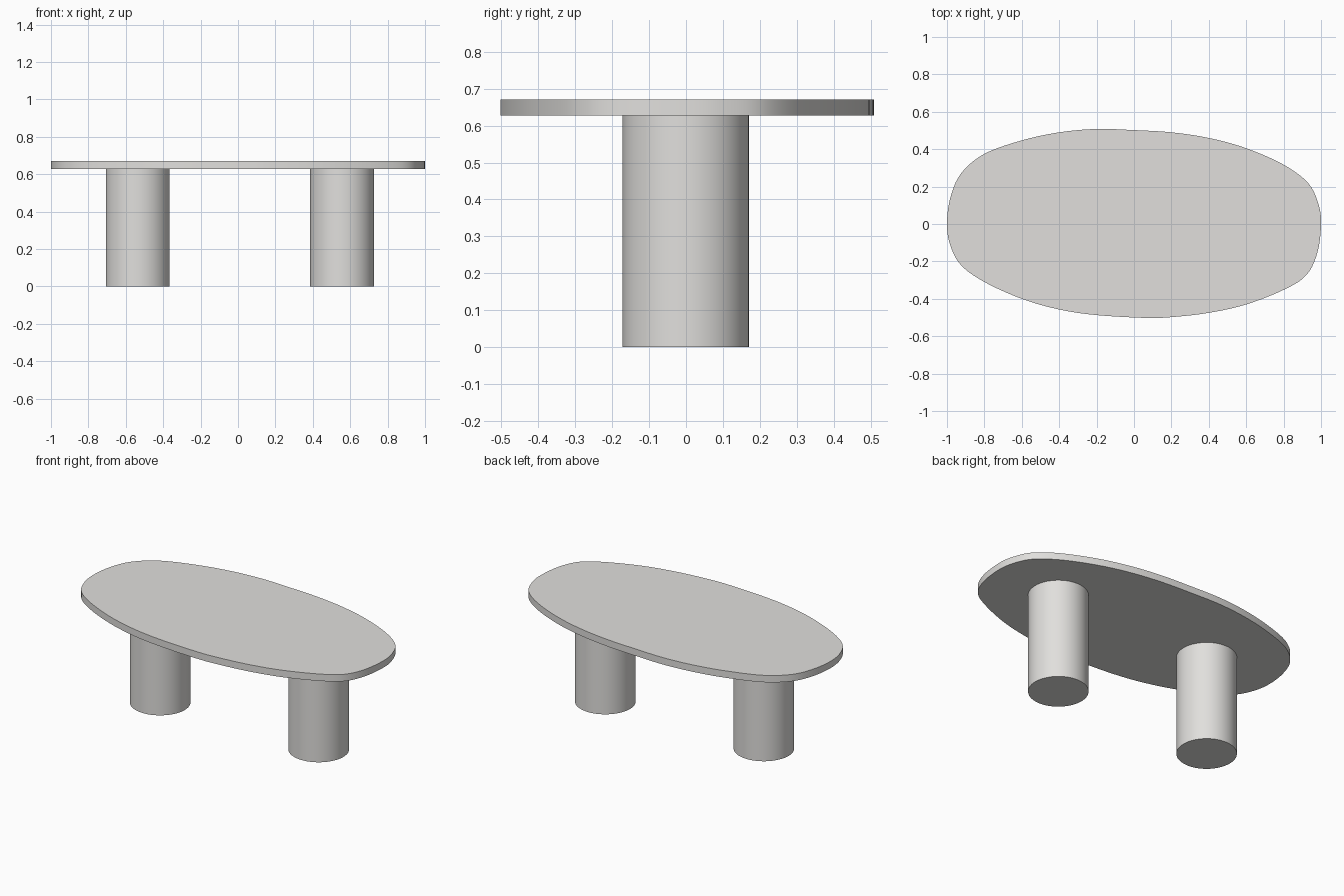
import bpy, bmesh, math
from mathutils import Vector

if "Cube" in bpy.data.objects:
    bpy.data.objects.remove(bpy.data.objects["Cube"])

LEG_TOP, TOP = 0.627, 0.67

stone = bpy.data.materials.new("warm_light_grey")
stone.diffuse_color = (0.75, 0.74, 0.72, 1)
stone.use_nodes = True
stone.node_tree.nodes["Principled BSDF"].inputs["Base Color"].default_value = stone.diffuse_color


def prism(name, outline, z0, z1):
    """Extrude a closed outline between two heights, with sharp rims."""
    mesh = bpy.data.meshes.new(name)
    bm = bmesh.new()
    base = bm.faces.new([bm.verts.new((x, y, z0)) for x, y in outline])
    ext = bmesh.ops.extrude_face_region(bm, geom=[base], use_keep_orig=True)
    verts = [v for v in ext["geom"] if isinstance(v, bmesh.types.BMVert)]
    bmesh.ops.translate(bm, verts=verts, vec=(0, 0, z1 - z0))
    bmesh.ops.recalc_face_normals(bm, faces=bm.faces[:])
    bm.to_mesh(mesh)
    bm.free()
    mesh.materials.append(stone)
    obj = bpy.data.objects.new(name, mesh)
    bpy.context.collection.objects.link(obj)
    bpy.ops.object.select_all(action='DESELECT')
    obj.select_set(True)
    bpy.context.view_layer.objects.active = obj
    bpy.ops.object.shade_smooth_by_angle(angle=math.radians(30))
    return obj


def closed_spline(pts, steps):
    """Smooth closed curve through all the points."""
    p = [Vector(q) for q in pts]
    n, out = len(p), []
    for i in range(n):
        a, b, c, d = p[i - 1], p[i], p[(i + 1) % n], p[(i + 2) % n]
        for k in range(steps):
            t = k / steps
            out.append(0.5 * (2 * b + (c - a) * t + (2 * a - 5 * b + 4 * c - d) * t * t
                              + (3 * b - a - 3 * c + d) * t ** 3))
    return out


# Pebble-shaped table top
pebble = [(1, 0), (0.985, 0.11), (0.93, 0.22), (0.8, 0.317), (0.6, 0.405),
          (0.4, 0.46), (0.2, 0.49), (0, 0.502), (-0.2, 0.508), (-0.4, 0.49),
          (-0.6, 0.447), (-0.8, 0.375), (-0.925, 0.27), (-0.982, 0.14),
          (-1, 0), (-0.982, -0.115), (-0.925, -0.22), (-0.8, -0.31),
          (-0.6, -0.4), (-0.4, -0.457), (-0.2, -0.487), (0.06, -0.502),
          (0.2, -0.498), (0.4, -0.475), (0.6, -0.43), (0.8, -0.352),
          (0.92, -0.275), (0.98, -0.155)]
prism("table_top", closed_spline(pebble, 5), LEG_TOP, TOP)

# Two round column legs
for side, cx in (("left", -0.536), ("right", 0.557)):
    ring = [(cx + 0.171 * math.cos(math.tau * i / 64),
             -0.001 + 0.171 * math.sin(math.tau * i / 64)) for i in range(64)]
    prism(side + "_leg", ring, 0, LEG_TOP)
